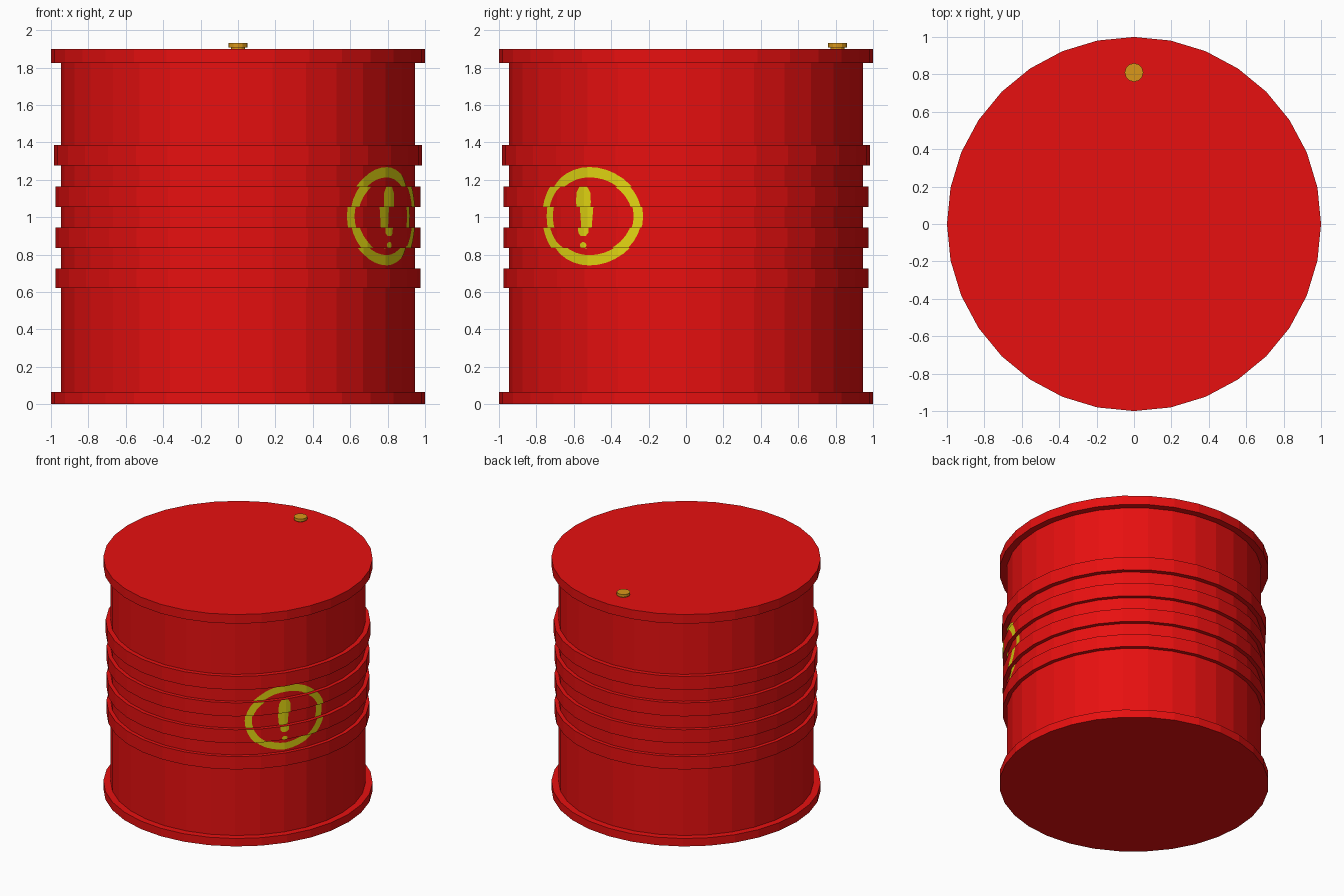
import bpy, bmesh, math

if "Cube" in bpy.data.objects:
    bpy.data.objects.remove(bpy.data.objects["Cube"])

SIDES = 32
STEP = 2 * math.pi / SIDES
BODY_R = 0.947
BANDS = [(0.62, 0.725, 0.977), (0.835, 0.945, 0.977),
         (1.055, 1.165, 0.977), (1.275, 1.385, 0.983)]


def material(name, rgb):
    m = bpy.data.materials.new(name)
    m.diffuse_color = (*rgb, 1)
    m.use_nodes = True
    m.node_tree.nodes["Principled BSDF"].inputs["Base Color"].default_value = m.diffuse_color
    return m


red = material("red paint", (0.8, 0.005, 0.005))
yellow = material("yellow paint", (0.78, 0.68, 0.006))
brass = material("brass", (0.7, 0.31, 0.01))


def add_object(name, bm, mat):
    me = bpy.data.meshes.new(name)
    bm.to_mesh(me)
    bm.free()
    ob = bpy.data.objects.new(name, me)
    me.materials.append(mat)
    bpy.context.collection.objects.link(ob)
    return ob


def lathe(name, profile, sides, mat, centre=(0, 0)):
    """Closed solid turned from (radius, z) points, listed from bottom to top."""
    bm = bmesh.new()
    rings = [[bm.verts.new((centre[0] + r * math.cos(2 * math.pi * i / sides),
                            centre[1] + r * math.sin(2 * math.pi * i / sides), z))
              for i in range(sides)] for r, z in profile]
    for a, b in zip(rings, rings[1:]):
        for i in range(sides):
            j = (i + 1) % sides
            bm.faces.new((a[i], a[j], b[j], b[i]))
    bm.faces.new(rings[0][::-1])
    bm.faces.new(rings[-1])
    return add_object(name, bm, mat)


# Drum shell: base rim, body with four raised bands, top rim
profile = [(1, 0), (1, 0.065), (BODY_R, 0.065)]
for z0, z1, r in BANDS:
    profile += [(BODY_R, z0), (r, z0), (r, z1), (BODY_R, z1)]
profile += [(BODY_R, 1.825), (1, 1.825), (1, 1.9)]
lathe("drum_shell", profile, SIDES, red)

# Filler cap on the lid
lathe("filler_cap", [(0.038, 1.895), (0.038, 1.908), (0.05, 1.908), (0.05, 1.93)],
      12, brass, (0, 0.81))


def wrap_point(u, z, face_u, face_z):
    """Map (angle, height) onto the faceted, stepped wall, just proud of it."""
    r = BODY_R
    for z0, z1, band_r in BANDS:
        if z0 < face_z < z1:
            r = band_r
    mid = (math.floor(face_u / STEP) + 0.5) * STEP
    d = r * math.cos(STEP / 2) / math.cos(u - mid) + 0.003
    return (d * math.cos(u), d * math.sin(u), z)


# Warning sign, laid out flat as (angle, height), cut at facets and bands, then wrapped
bm = bmesh.new()
CU, CZ = math.radians(-33), 1.005


def ellipse(cu, cz, ru, rz, n):
    return [bm.verts.new((cu + math.radians(ru) * math.cos(2 * math.pi * i / n),
                          cz + rz * math.sin(2 * math.pi * i / n), 0)) for i in range(n)]


outer = ellipse(CU, CZ, 19, 0.263, 36)
inner = ellipse(CU, CZ, 15.8, 0.208, 36)
for i in range(36):
    j = (i + 1) % 36
    bm.faces.new((outer[i], outer[j], inner[j], inner[i]))

# Warning stroke and dot
MU = math.radians(-34.2)
half = [(1.0, 0.9), (1.9, 0.915), (2.8, 1.08), (2.7, 1.13), (1.5, 1.163)]
outline = half + [(-a, z) for a, z in reversed(half)]
bm.faces.new([bm.verts.new((MU + math.radians(a), z, 0)) for a, z in outline])
bm.faces.new(ellipse(MU, 0.85, 1.3, 0.017, 10))


def cut(co, no):
    bmesh.ops.bisect_plane(bm, geom=bm.verts[:] + bm.edges[:] + bm.faces[:],
                           plane_co=co, plane_no=no, dist=1e-5)


for k in range(-5, 0):
    cut((k * STEP, 0, 0), (1, 0, 0))
for z0, z1, _ in BANDS:
    cut((0, z0, 0), (0, 1, 0))
    cut((0, z1, 0), (0, 1, 0))

sign = bmesh.new()
for f in bm.faces:
    c = f.calc_center_median()
    sign.faces.new([sign.verts.new(wrap_point(v.co.x, v.co.y, c.x, c.y)) for v in f.verts])
bm.free()
add_object("warning_sign", sign, yellow)
